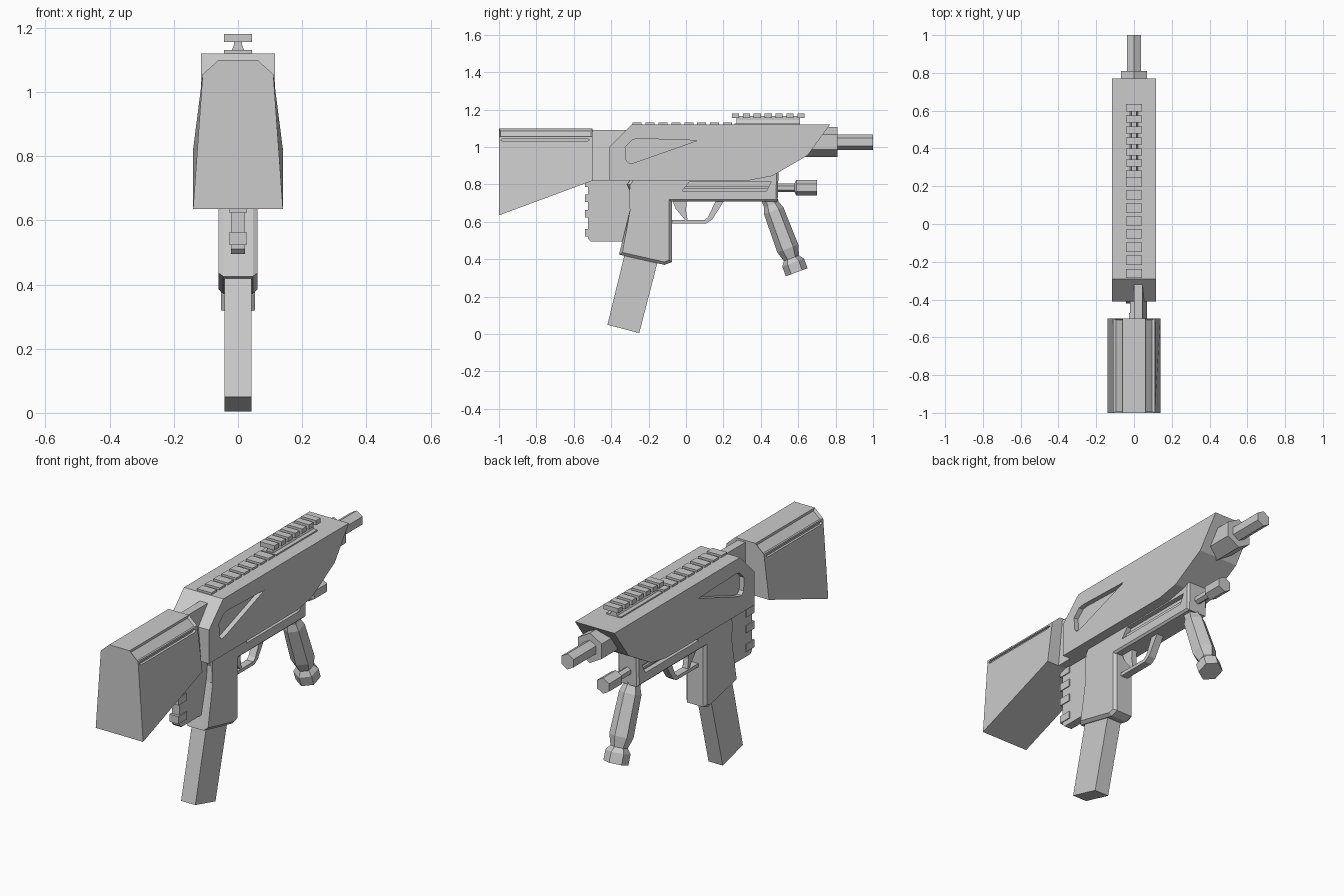
import bpy, bmesh, math
from mathutils import Matrix, Vector

if "Cube" in bpy.data.objects:
    bpy.data.objects.remove(bpy.data.objects["Cube"])


def finish(name, bm):
    bmesh.ops.recalc_face_normals(bm, faces=bm.faces)
    me = bpy.data.meshes.new(name)
    bm.to_mesh(me)
    bm.free()
    ob = bpy.data.objects.new(name, me)
    bpy.context.collection.objects.link(ob)
    return ob


def loft(bm, rings):
    loops = [[bm.verts.new(p) for p in r] for r in rings]
    n = len(loops[0])
    for a, b in zip(loops, loops[1:]):
        for i in range(n):
            bm.faces.new((a[i], a[(i + 1) % n], b[(i + 1) % n], b[i]))
    bm.faces.new(loops[0])
    bm.faces.new(loops[-1])


def slab(name, pts, x0, x1, bevel=0):
    """Extrude a (y, z) outline from x0 to x1."""
    bm = bmesh.new()
    loft(bm, [[(x, y, z) for y, z in pts] for x in (x0, x1)])
    if bevel:
        rim = [e for e in bm.edges if abs(e.verts[0].co.x - e.verts[1].co.x) < 1e-5]
        bmesh.ops.bevel(bm, geom=rim, offset=bevel, segments=1, affect='EDGES')
    return finish(name, bm)


def box(name, x, y0, y1, z0, z1):
    return slab(name, [(y0, z0), (y1, z0), (y1, z1), (y0, z1)], -x, x)


def lathe(name, rings, start, tilt=0, sides=6):
    """Low-sided turned part: (distance, radius) rings along +y, tilted about x."""
    bm = bmesh.new()
    m = Matrix.Translation(start) @ Matrix.Rotation(tilt, 4, 'X')
    loft(bm, [[m @ Vector((r * math.sin(i * math.tau / sides), d,
                           r * math.cos(i * math.tau / sides)))
               for i in range(sides)] for d, r in rings])
    return finish(name, bm)


def cut(ob, cutters):
    for c in cutters:
        mod = ob.modifiers.new("cut", 'BOOLEAN')
        mod.operation = 'DIFFERENCE'
        mod.solver = 'EXACT'
        mod.object = c
    dg = bpy.context.evaluated_depsgraph_get()
    me = bpy.data.meshes.new_from_object(ob.evaluated_get(dg))
    ob.modifiers.clear()
    ob.data = me
    for c in cutters:
        bpy.data.objects.remove(c)


# Receiver shell with a wedge-shaped pocket on each side
receiver = slab("receiver", [(-.41, .82), (-.41, 1.0), (-.29, 1.12), (.77, 1.12), (.65, .955),
                             (.555, .9), (.46, .845), (.34, .822)], -.116, .116)
pocket = [(-.32, .93), (-.305, .912), (-.28, .915), (.06, 1.035), (-.25, 1.045),
          (-.285, 1.04), (-.325, 1.0)]
cut(receiver, [slab("pocket_cutter", pocket, s * .09, s * .2) for s in (-1, 1)])

# Shoulder stock with recessed strips along the upper edges
bm = bmesh.new()
rings = []
for y, low in ((-1, .635), (-.5, .82)):
    half = [(.06, 1.1), (.11, 1.055), (.14, low)]
    rings.append([(x, y, z) for x, z in half] + [(-x, y, z) for x, z in reversed(half)])
loft(bm, rings)
bmesh.ops.recalc_face_normals(bm, faces=bm.faces)
strips = [f for f in bm.faces if f.normal.z > .3 and abs(f.normal.x) > .3]
bmesh.ops.inset_individual(bm, faces=strips, thickness=.012, depth=-.012)
stock = finish("stock", bm)
cut(stock, [slab("groove_cutter", [(-.98, 1.03), (-.53, 1.03), (-.515, 1.038), (-.53, 1.046),
                                   (-.98, 1.046), (-.99, 1.038)], s * .1, s * .2)
            for s in (-1, 1)])

# Offset bracket joining stock and receiver
bm = bmesh.new()
loft(bm, [[(0, y, .82), (.07, y, .82), (.045, y, 1.09), (0, y, 1.09)] for y in (-.52, -.3)])
finish("stock_bracket", bm)

# Rear spine and its ribs
slab("rear_spine", [(-.525, .82), (-.525, .51), (-.51, .495), (-.3, .495), (-.2, .83)], -.022, .022)
for i, z in enumerate((.805, .727, .643, .543)):
    box(f"spine_rib_{i}", .027, -.54, -.47, z - .02, z + .02)

# Top rails
for i in range(8):
    y = -.285 + i * .069
    box(f"rear_rail_tooth_{i}", .043, y, y + .048, 1.11, 1.131)
bm = bmesh.new()
loft(bm, [[(-.026, y, 1.115), (.026, y, 1.115), (.013, y, 1.145), (.013, y, 1.165),
           (-.013, y, 1.165), (-.013, y, 1.145)] for y in (.27, .61)])
finish("front_rail_base", bm)
box("front_rail_foot", .043, .26, .61, 1.11, 1.127)
for i in range(7):
    y = .245 + i * .0585
    box(f"front_rail_tooth_{i}", .043, y, y + .038, 1.155, 1.18)

# Barrel and front rod
lathe("barrel_block", [(0, .08), (.26, .08)], (0, .55, 1.026))
lathe("barrel", [(0, .042), (.22, .042)], (0, .78, 1.026))
lathe("front_rod", [(0, .022), (.13, .022), (.14, .042), (.25, .042)], (0, .45, .782))

# Grip housing and magazine
slab("grip_housing", [(-.28, .85), (-.315, .8), (-.29, .74), (-.3, .66), (-.358, .425),
                      (-.115, .37), (-.076, .385), (-.076, .85)], -.061, .061, .015)
slab("magazine", [(-.31, .5), (-.42, .05), (-.25, .005), (-.13, .47)], -.042, .042)

# Lower frame with side channels
frame = slab("lower_frame", [(-.12, .83), (-.12, .71), (.49, .71), (.495, .88), (.4, .85)],
             -.061, .061, .01)
cut(frame, [slab("channel_cutter", [(-.02, .765), (.43, .765), (.455, .815), (.02, .815)],
                 s * .035, s * .2) for s in (-1, 1)])
for s in (-1, 1):
    box(f"channel_bar_{'left' if s < 0 else 'right'}", .008, -.02, .44, .778, .79).location.x = s * .038

# Trigger and guard
slab("trigger_guard", [(-.09, .592), (.11, .592), (.14, .612), (.205, .715), (.16, .715),
                       (.118, .625), (.1, .61), (-.09, .61)], -.02, .02)
slab("trigger", [(-.075, .72), (-.055, .67), (-.005, .61), (.008, .612), (0, .66), (.005, .72)],
     -.015, .015)

# Angled front grip
lathe("front_grip", [(-.03, .042), (.02, .042), (.055, .055), (.27, .06), (.325, .043),
                     (.35, .062), (.405, .062)], (0, .45, .71), -math.radians(69.5))
